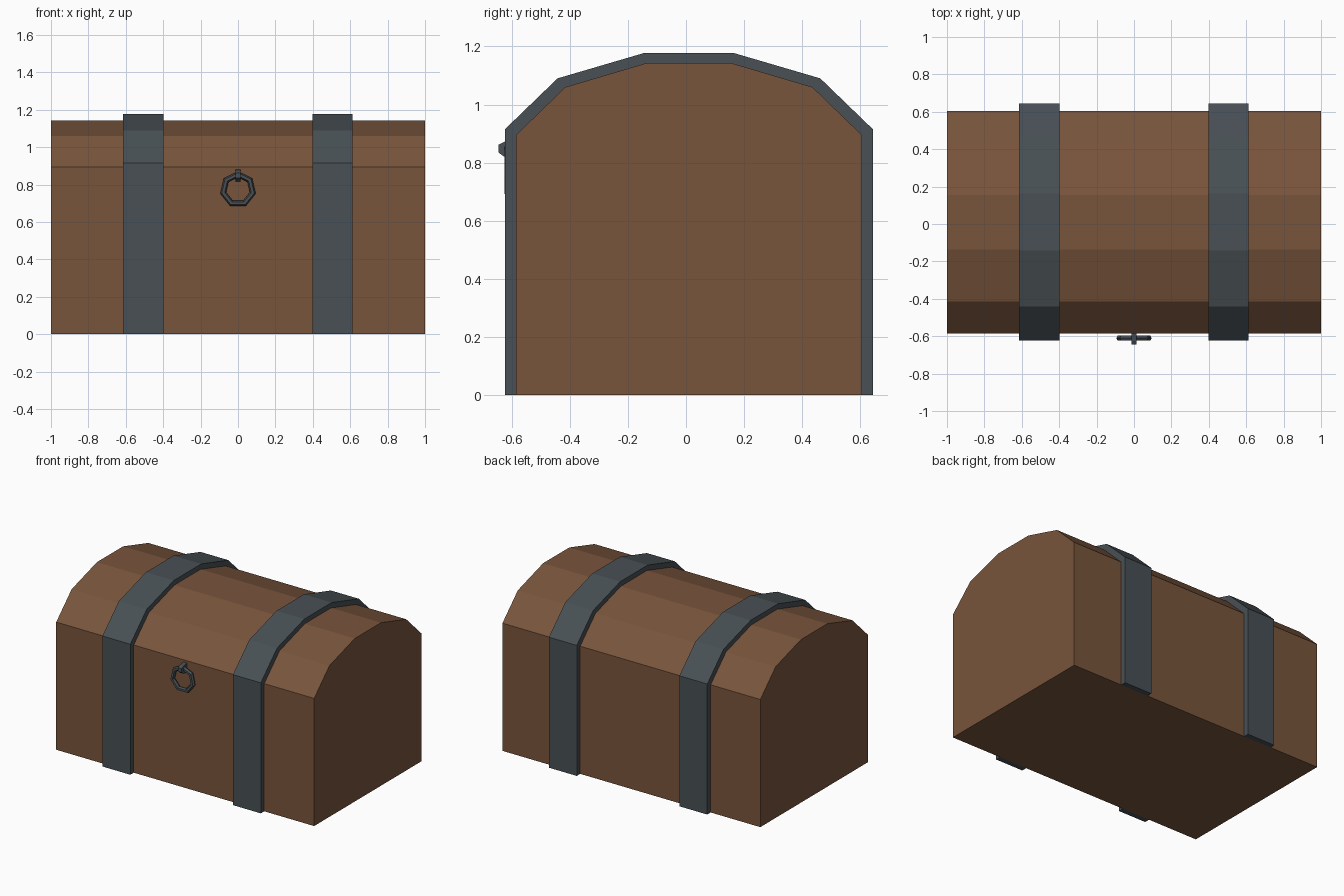
import bpy
import bmesh
import math
from mathutils import Vector

if "Cube" in bpy.data.objects:
    bpy.data.objects.remove(bpy.data.objects["Cube"], do_unlink=True)


def material(name, color):
    mat = bpy.data.materials.new(name)
    mat.use_nodes = True
    mat.diffuse_color = color
    bsdf = next(n for n in mat.node_tree.nodes if n.type == "BSDF_PRINCIPLED")
    bsdf.inputs["Base Color"].default_value = color
    return mat


wood = material("brown_wood", (0.19, 0.09, 0.045, 1))
iron = material("dark_iron", (0.065, 0.08, 0.09, 1))
MID_Y = 0.01


def make_object(name, bm, mat):
    bmesh.ops.recalc_face_normals(bm, faces=bm.faces)
    mesh = bpy.data.meshes.new(name)
    bm.to_mesh(mesh)
    bm.free()
    mesh.materials.append(mat)
    obj = bpy.data.objects.new(name, mesh)
    bpy.context.collection.objects.link(obj)
    return obj


def extrude_profile(name, profile, x0, x1, mat):
    """Sweep a closed (y, z) outline from x0 to x1."""
    bm = bmesh.new()
    face = bm.faces.new([bm.verts.new((x0, y, z)) for y, z in profile])
    out = bmesh.ops.extrude_face_region(bm, geom=[face])
    moved = [v for v in out["geom"] if isinstance(v, bmesh.types.BMVert)]
    bmesh.ops.translate(bm, verts=moved, vec=(x1 - x0, 0, 0))
    return make_object(name, bm, mat)


def arch(half):
    """Mirror a half outline, running from bottom to crown, about the middle."""
    left = [(MID_Y - y, z) for y, z in half]
    return left + [(MID_Y + y, z) for y, z in reversed(half)]


# Box and barrel lid: straight sides, then a faceted crown
inner = arch([(0.595, 0), (0.595, 0.895), (0.425, 1.06), (0.145, 1.143)])
outer = arch([(0.633, 0), (0.633, 0.915), (0.452, 1.09), (0.152, 1.178)])
extrude_profile("chest_body", inner, -1, 1, wood)

# Iron straps wrapped over the chest
for side, x in (("right", -0.507), ("left", 0.505)):
    extrude_profile(side + "_strap", outer + inner[::-1], x - 0.108, x + 0.108, iron)

# Lug that holds the pull ring
lug = [(-0.58, 0.88), (-0.625, 0.872), (-0.645, 0.862),
       (-0.645, 0.835), (-0.622, 0.818), (-0.58, 0.815)]
extrude_profile("ring_lug", lug, -0.014, 0.014, iron)

# Seven-sided pull ring with a hexagonal section
SIDES, SECTION, RADIUS, TUBE = 7, 6, 0.081, 0.016
center = Vector((0, -0.61, 0.773))
bm = bmesh.new()
loops = []
for i in range(SIDES):
    a = math.tau * i / SIDES
    out = Vector((math.sin(a), 0, math.cos(a)))
    loop = []
    for j in range(SECTION):
        b = math.tau * j / SECTION
        offset = out * (RADIUS + TUBE * math.cos(b))
        loop.append(bm.verts.new(center + offset + Vector((0, TUBE * math.sin(b), 0))))
    loops.append(loop)
for i in range(SIDES):
    p, q = loops[i], loops[(i + 1) % SIDES]
    for j in range(SECTION):
        k = (j + 1) % SECTION
        bm.faces.new((p[j], p[k], q[k], q[j]))
make_object("pull_ring", bm, iron)
